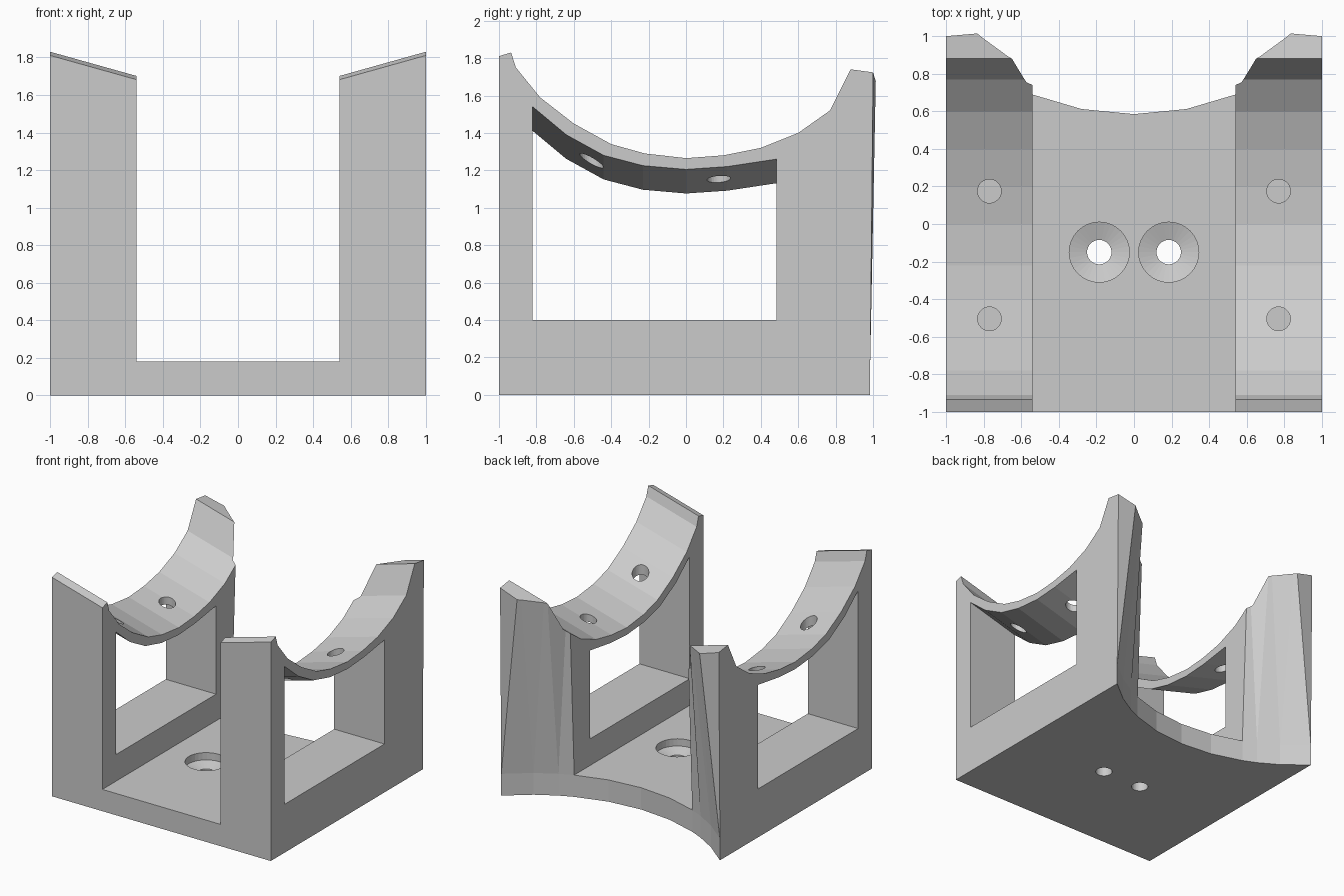
import bpy, bmesh, math

cube = bpy.data.objects.get("Cube")
if cube:
    bpy.data.objects.remove(cube)

INNER, FLOOR, TILT = 0.54, 0.18, 0.28

grey = bpy.data.materials.new("plain_grey")
grey.use_nodes = True
colour = (0.6, 0.6, 0.6, 1)
grey.diffuse_color = colour
grey.node_tree.nodes["Principled BSDF"].inputs["Base Color"].default_value = colour


def loft(name, rings):
    """Solid skinned through matching closed rings, capped at both ends."""
    bm = bmesh.new()
    loops = [[bm.verts.new(p) for p in ring] for ring in rings]
    n = len(loops[0])
    for a, b in zip(loops, loops[1:]):
        for i in range(n):
            j = (i + 1) % n
            bm.faces.new((a[i], a[j], b[j], b[i]))
    bm.faces.new(loops[0])
    bm.faces.new(loops[-1])
    bmesh.ops.triangulate(bm, faces=bm.faces[:])
    bmesh.ops.recalc_face_normals(bm, faces=bm.faces[:])
    mesh = bpy.data.meshes.new(name)
    bm.to_mesh(mesh)
    bm.free()
    obj = bpy.data.objects.new(name, mesh)
    bpy.context.collection.objects.link(obj)
    mesh.materials.append(grey)
    return obj


def circle(x, y, z, r, n=32):
    return [(x + r * math.cos(math.tau * i / n),
             y + r * math.sin(math.tau * i / n), z) for i in range(n)]


def cut(obj, cutter):
    cutter.hide_render = True
    mod = obj.modifiers.new("cut", 'BOOLEAN')
    mod.operation, mod.solver, mod.object = 'DIFFERENCE', 'EXACT', cutter
    bpy.context.view_layer.objects.active = obj
    bpy.ops.object.modifier_apply(modifier=mod.name)
    bpy.data.objects.remove(cutter)


def tilted_cutter(side, profile, bottom=None, top=None):
    """Side profile swept across a wall, its curve dropping toward the middle."""
    rings = []
    for x in (INNER - 0.1, 1.1):
        drop = TILT * (x - 1)
        ring = [(side * x, y, z + drop) for y, z in profile]
        level = bottom if bottom is not None else top
        ring += [(side * x, profile[-1][0], level), (side * x, profile[0][0], level)]
        rings.append(ring)
    return loft("cutter", rings)


def back_arc(x):
    return 2.035 - math.sqrt(1.45 ** 2 - x * x)


# Base plate with concave back edge
half = [1, 0.81, 0.65, INNER, 0.28]
xs = half + [0] + [-x for x in reversed(half)]
outline = [(-1, -1), (1, -1)] + [(x, back_arc(x)) for x in xs]
base = loft("base_plate", [[(x, y, z) for x, y in outline] for z in (0, FLOOR)])

# Recessed screw holes
for x in (-0.185, 0.185):
    y = -0.15
    cut(base, loft("cutter", [circle(x, y, -0.1, 0.065), circle(x, y, 0.09, 0.065),
                              circle(x, y, 0.12, 0.16), circle(x, y, 0.3, 0.16)]))

# Cradle curve and window head, at the outer face
cradle = [(-1.1, 1.78), (-0.935, 1.83), (-0.91, 1.75), (-0.78, 1.59), (-0.6, 1.45),
          (-0.4, 1.34), (-0.22, 1.29), (0, 1.265), (0.2, 1.28), (0.4, 1.32),
          (0.6, 1.4), (0.77, 1.52), (0.88, 1.74), (1.1, 1.71)]
window = [(-0.82, 1.54), (-0.64, 1.39), (-0.44, 1.28), (-0.23, 1.225),
          (0, 1.205), (0.22, 1.22), (0.485, 1.26)]
# Back edge of each wall at its upper end
upper_back = [(1, 1.002), (0.81, 1.019), (0.65, 0.905), (INNER, 0.762)]

for side, name in ((1, "left_wall"), (-1, "right_wall")):
    front = [(INNER, -1), (1, -1)]
    low = front + [(x, back_arc(x)) for x, _ in upper_back]
    wall = loft(name, [[(side * x, y, z) for x, y in ring]
                       for ring, z in ((low, FLOOR), (front + upper_back, 1.9))])
    cut(wall, tilted_cutter(side, cradle, top=2.2))
    cut(wall, tilted_cutter(side, window, bottom=0.4))
    # Holes through the cradle strip
    for y in (-0.505, 0.175):
        cut(wall, loft("cutter", [circle(side * 0.77, y, z, 0.063) for z in (0.9, 1.7)]))
